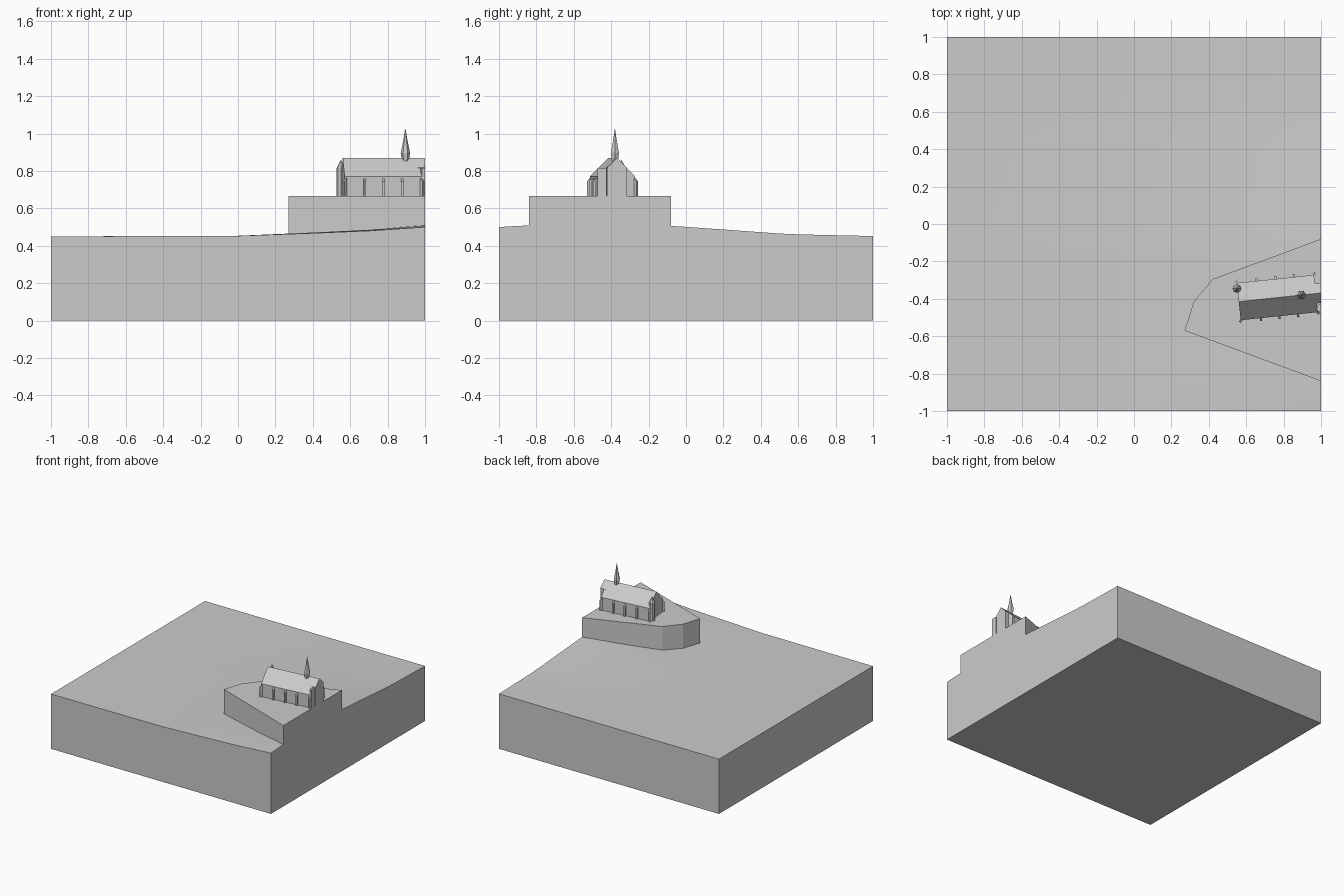
import bpy, bmesh, math
from mathutils import Matrix, Vector

cube = bpy.data.objects.get("Cube")
if cube:
    bpy.data.objects.remove(cube)

stone = bpy.data.materials.new("stone_grey")
stone.use_nodes = True
GREY = (0.6, 0.6, 0.6, 1)
stone.diffuse_color = GREY
stone.node_tree.nodes["Principled BSDF"].inputs["Base Color"].default_value = GREY

# Church frame: long axis is local x, turned slightly, standing on the plateau
DECK = 0.665
CHURCH = Matrix.Translation((0.56, -0.415, DECK)) @ Matrix.Rotation(math.radians(6), 4, "Z")


def finish(name, bm, matrix=Matrix(), smooth=False):
    """Place the part, trim it at the east edge of the tile and link it."""
    bm.transform(matrix)
    if max(v.co.x for v in bm.verts) > 1.0001:
        geom = bm.verts[:] + bm.edges[:] + bm.faces[:]
        cut = bmesh.ops.bisect_plane(bm, geom=geom, plane_co=(1, 0, 0),
                                     plane_no=(1, 0, 0), clear_outer=True)
        rim = [e for e in cut["geom_cut"] if isinstance(e, bmesh.types.BMEdge)]
        bmesh.ops.holes_fill(bm, edges=rim)
    bmesh.ops.recalc_face_normals(bm, faces=bm.faces)
    mesh = bpy.data.meshes.new(name)
    bm.to_mesh(mesh)
    bm.free()
    mesh.materials.append(stone)
    obj = bpy.data.objects.new(name, mesh)
    bpy.context.scene.collection.objects.link(obj)
    if smooth:
        bpy.ops.object.select_all(action="DESELECT")
        obj.select_set(True)
        bpy.context.view_layer.objects.active = obj
        bpy.ops.object.shade_smooth_by_angle(angle=math.radians(30))
    return obj


def prism(name, points, sweep, matrix=Matrix()):
    """Extrude a flat polygon of 3D points along a vector."""
    bm = bmesh.new()
    face = bm.faces.new([bm.verts.new(p) for p in points])
    out = bmesh.ops.extrude_face_region(bm, geom=[face], use_keep_orig=True)
    moved = [g for g in out["geom"] if isinstance(g, bmesh.types.BMVert)]
    bmesh.ops.translate(bm, verts=moved, vec=sweep)
    return finish(name, bm, matrix)


def turned(name, profile, sides, centre):
    """Faceted solid of revolution from (radius, z) pairs."""
    bm = bmesh.new()
    rings = []
    for r, z in profile:
        rings.append([bm.verts.new((r * math.cos(math.tau * i / sides),
                                    r * math.sin(math.tau * i / sides), z))
                      for i in range(sides)])
    for low, high in zip(rings, rings[1:]):
        for i in range(sides):
            j = (i + 1) % sides
            bm.faces.new((low[i], low[j], high[j], high[i]))
    bm.faces.new(rings[0])
    bm.faces.new(rings[-1])
    bmesh.ops.remove_doubles(bm, verts=bm.verts, dist=0.0001)
    return finish(name, bm, Matrix.Translation(centre))


def lerp(table, t):
    for (a, u), (b, v) in zip(table, table[1:]):
        if t <= b:
            return u + (v - u) * (t - a) / (b - a)
    return table[-1][1]


# Ground block with a gentle rise towards the east
RISE_X = [(-1, 0), (0, 0.06), (0.4, 0.35), (0.7, 0.6), (1, 1)]
RISE_Y = [(-1, 0.05), (-0.84, 0.06), (-0.08, 0.057), (0.55, 0.012), (1, 0.002)]
bm = bmesh.new()
bmesh.ops.create_grid(bm, x_segments=20, y_segments=20, size=1)
for v in bm.verts:
    v.co.z = 0.45 + lerp(RISE_X, v.co.x) * lerp(RISE_Y, v.co.y)
rim = [e for e in bm.edges if e.is_boundary]
skirt = bmesh.ops.extrude_edge_only(bm, edges=rim)["geom"]
for g in skirt:
    if isinstance(g, bmesh.types.BMVert):
        g.co.z = 0
bmesh.ops.holes_fill(bm, edges=[e for e in bm.edges if e.is_boundary])
finish("ground_block", bm, smooth=True)

# Raised plateau
outline = [(1, -0.08), (0.42, -0.295), (0.32, -0.415), (0.27, -0.57), (1, -0.84)]
prism("plateau", [(x, y, 0.44) for x, y in outline], Vector((0, 0, DECK - 0.44)))


# Nave and narrower chancel share one ridge and roof pitch
def hall(name, x0, x1, half, eave, ridge=0.205):
    section = [(-half, 0), (half, 0), (half, eave), (0, ridge), (-half, eave)]
    prism(name, [(x0, y, z) for y, z in section], Vector((x1 - x0, 0, 0)), CHURCH)


hall("nave", 0, 0.415, 0.1, 0.105)
hall("chancel", 0.4, 0.5, 0.053, 0.153)

# Buttresses with sloping tops; the corner ones stand diagonally
for side in (-1, 1):
    for i in range(5):
        turn = {0: 45, 4: -45}.get(i, 0)
        spot = Matrix.Translation((0.008 + i * 0.1, side * 0.096, 0))
        spin = Matrix.Rotation(math.radians(side * turn), 4, "Z")
        profile = [(0, 0), (0.02, 0), (0.02, 0.08), (0, 0.1)]
        prism("buttress", [(-0.006, side * y, z) for y, z in profile],
              Vector((0.012, 0, 0)), CHURCH @ spot @ spin)

# Stair turrets at the west front and beside the chancel
turned("west_turret", [(0.023, 0), (0.023, 0.15), (0, 0.195)], 8, (0.55, -0.345, DECK))
turned("east_turret", [(0.024, 0), (0.024, 0.15)], 8, (1.0, -0.45, DECK))

# Ridge spire
turned("spire", [(0.017, 0), (0.025, 0.05), (0.012, 0.115), (0, 0.185)], 6,
       (0.895, -0.38, 0.845))
